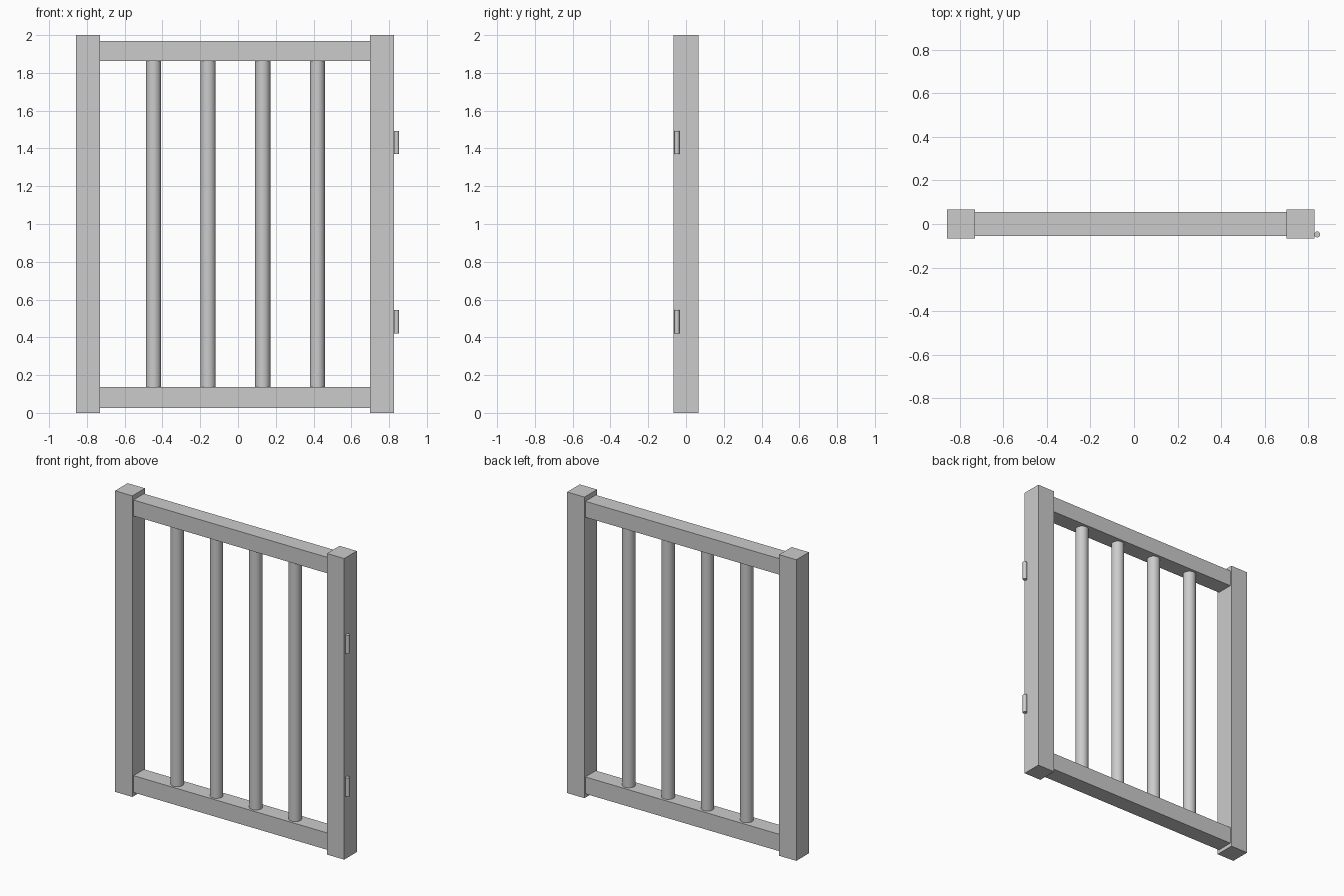
import bpy

if "Cube" in bpy.data.objects:
    bpy.data.objects.remove(bpy.data.objects["Cube"], do_unlink=True)

# Single plain grey finish
grey = bpy.data.materials.new("plain_grey")
grey.use_nodes = True
colour = (0.6, 0.6, 0.6, 1)
grey.diffuse_color = colour
grey.node_tree.nodes["Principled BSDF"].inputs["Base Color"].default_value = colour


def box(name, low, high):
    """Square timber between two opposite corners."""
    centre = [(a + b) / 2 for a, b in zip(low, high)]
    bpy.ops.mesh.primitive_cube_add(size=1, location=centre)
    obj = bpy.context.object
    obj.name = name
    obj.scale = [b - a for a, b in zip(low, high)]
    bpy.ops.object.transform_apply(location=False, rotation=False, scale=True)
    obj.data.materials.append(grey)


def rod(name, x, y, bottom, top, radius, sides):
    """Upright round bar with smooth sides and sharp ends."""
    bpy.ops.mesh.primitive_cylinder_add(
        vertices=sides, radius=radius, depth=top - bottom,
        location=(x, y, (bottom + top) / 2))
    obj = bpy.context.object
    obj.name = name
    obj.data.materials.append(grey)
    bpy.ops.object.shade_smooth_by_angle()


# Side posts
box("right_post", (-0.857, -0.066, 0), (-0.73, 0.066, 2))
box("left_post", (0.70, -0.066, 0), (0.827, 0.066, 2))

# Horizontal rails
box("bottom_rail", (-0.73, -0.054, 0.025), (0.70, 0.056, 0.137))
box("top_rail", (-0.73, -0.054, 1.862), (0.70, 0.056, 1.968))

# Evenly spaced round bars
for i in range(4):
    rod(f"bar_{i + 1}", -0.447 + i * 0.289, 0, 0.13, 1.87, 0.04, 32)

# Hinge barrels on the outer face of the left post
rod("lower_hinge", 0.84, -0.048, 0.42, 0.545, 0.0135, 16)
rod("upper_hinge", 0.84, -0.048, 1.37, 1.492, 0.0135, 16)
